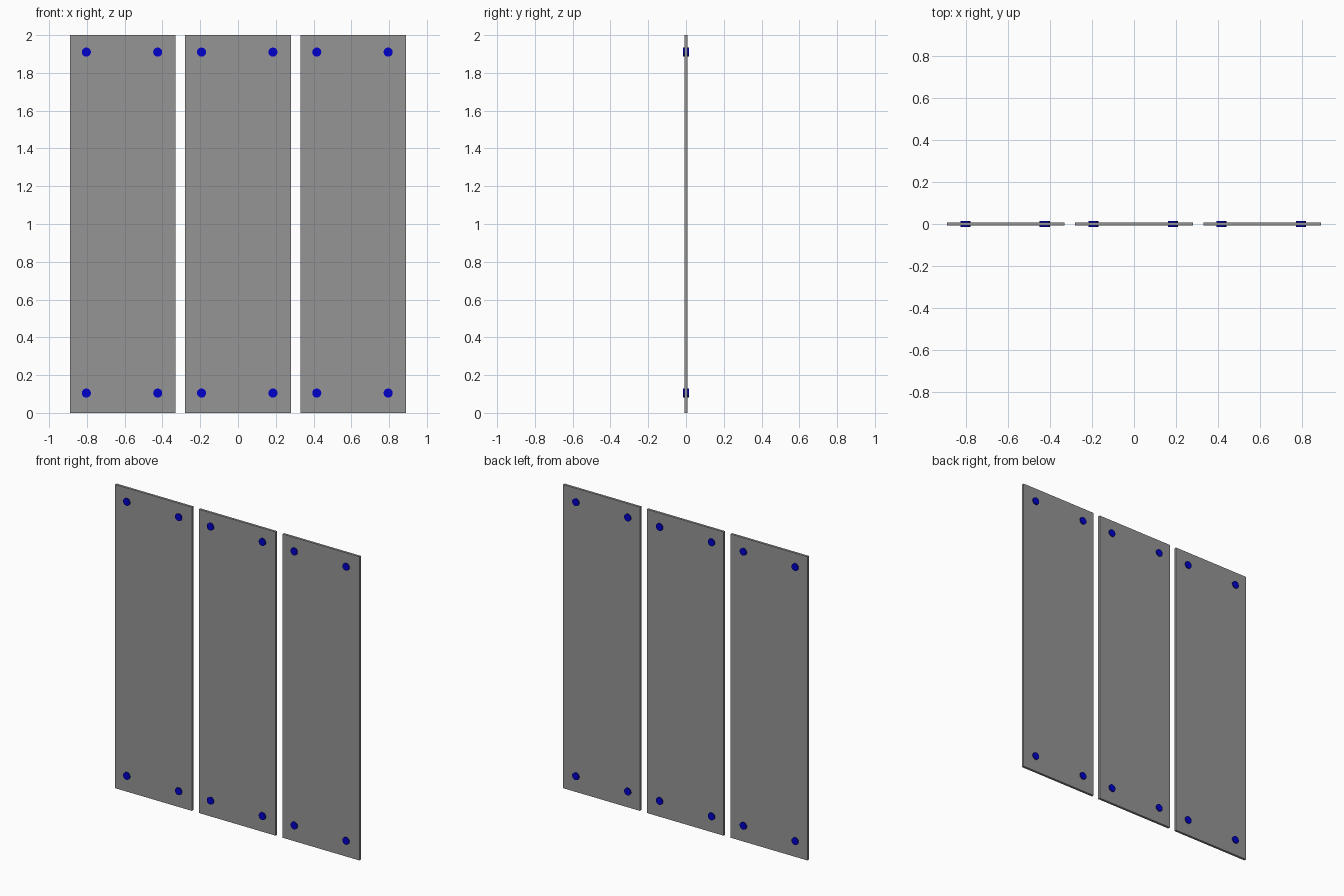
import bpy
import math

if "Cube" in bpy.data.objects:
    bpy.data.objects.remove(bpy.data.objects["Cube"])


def material(name, color):
    m = bpy.data.materials.new(name)
    m.diffuse_color = color
    m.use_nodes = True
    m.node_tree.nodes["Principled BSDF"].inputs["Base Color"].default_value = m.diffuse_color
    return m


panel_mat = material("tinted_glass", (0.3, 0.3, 0.3, 0.8))
bolt_mat = material("blue_metal", (0.0, 0.0, 0.6, 1.0))


def panel(x):
    # Thin upright slab
    bpy.ops.mesh.primitive_cube_add(size=1, location=(x, 0, 1))
    ob = bpy.context.object
    ob.name = "panel"
    ob.scale = (0.56, 0.016, 2.0)
    bpy.ops.object.transform_apply(location=False, rotation=False, scale=True)
    ob.data.materials.append(panel_mat)


def bolt(x, z):
    # Round stud passing through the slab
    bpy.ops.mesh.primitive_cylinder_add(vertices=32, radius=0.024, depth=0.03,
                                        location=(x, 0, z),
                                        rotation=(math.pi / 2, 0, 0))
    ob = bpy.context.object
    ob.name = "bolt"
    ob.data.materials.append(bolt_mat)
    bpy.ops.object.shade_smooth_by_angle()


# Three panels side by side, each with four corner bolts
for cx in (-0.61, 0.0, 0.61):
    panel(cx)
    for dx in (-0.193, 0.185):
        for z in (0.105, 1.91):
            bolt(cx + dx, z)
